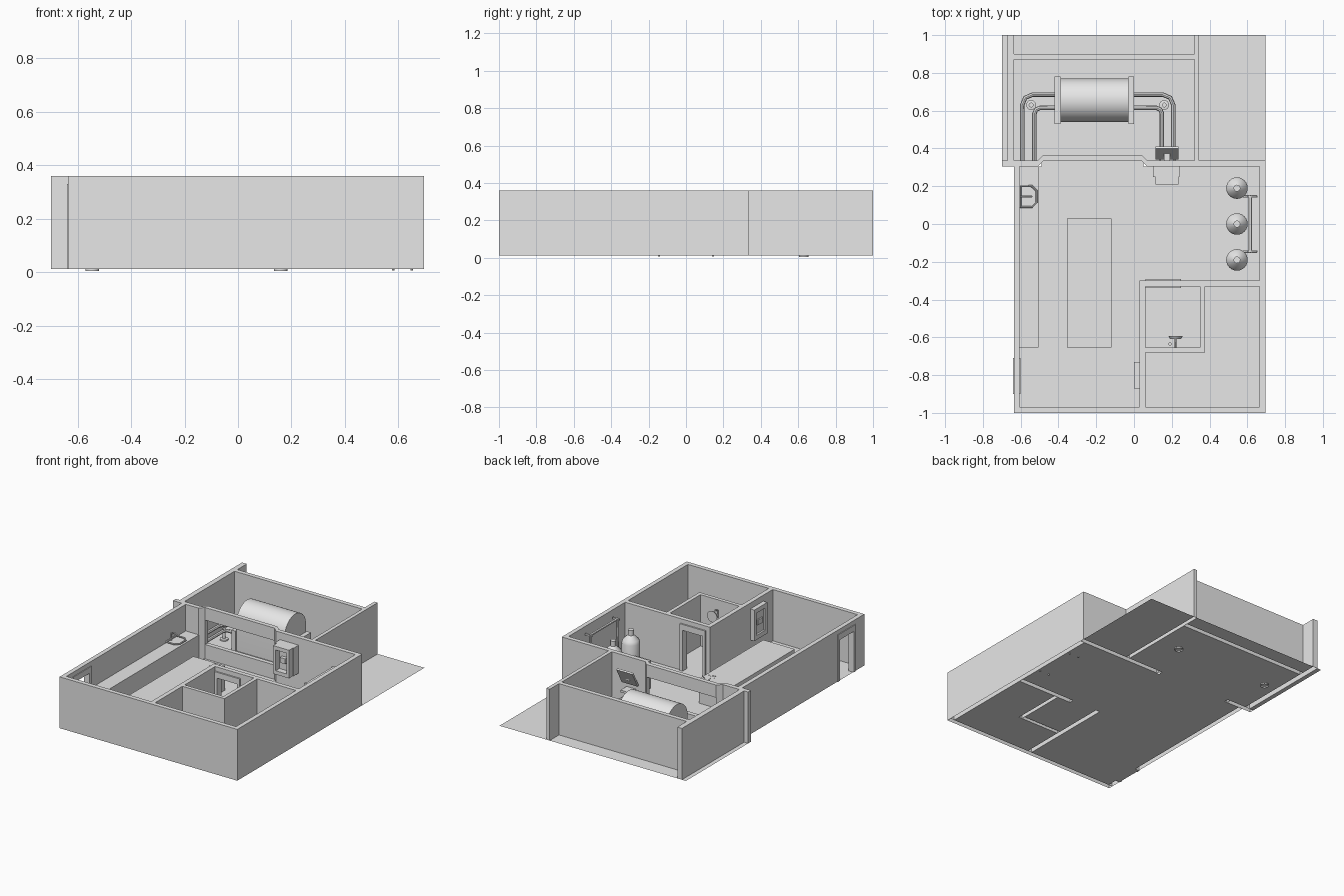
import bpy, bmesh, math, random
from mathutils import Matrix

if "Cube" in bpy.data.objects:
    bpy.data.objects.remove(bpy.data.objects["Cube"])

grey = bpy.data.materials.new("plain_grey")
grey.use_nodes = True
grey.diffuse_color = (0.8, 0.8, 0.8, 1)
grey.node_tree.nodes["Principled BSDF"].inputs["Base Color"].default_value = (0.8, 0.8, 0.8, 1)

F, H = 0.013, 0.36      # floor level, wall top
T = 0.03                # wall thickness
DOOR = 0.29             # door opening top


def finish(name, bm, smooth=False):
    bmesh.ops.recalc_face_normals(bm, faces=bm.faces)
    me = bpy.data.meshes.new(name)
    bm.to_mesh(me)
    bm.free()
    ob = bpy.data.objects.new(name, me)
    bpy.context.collection.objects.link(ob)
    me.materials.append(grey)
    if smooth:
        bpy.ops.object.select_all(action='DESELECT')
        ob.select_set(True)
        bpy.context.view_layer.objects.active = ob
        bpy.ops.object.shade_smooth_by_angle()
    return ob


def add_prism(bm, poly, z0, z1, closed=True):
    low = [bm.verts.new((x, y, z0)) for x, y in poly]
    top = [bm.verts.new((x, y, z1)) for x, y in poly]
    bm.faces.new(top)
    if closed:
        bm.faces.new(low[::-1])
    for i in range(len(poly)):
        j = (i + 1) % len(poly)
        bm.faces.new((low[i], low[j], top[j], top[i]))


def rect(x0, x1, y0, y1):
    return [(x0, y0), (x1, y0), (x1, y1), (x0, y1)]


def add_box(bm, x0, x1, y0, y1, z0, z1):
    add_prism(bm, rect(x0, x1, y0, y1), z0, z1)


def boxes(name, items):
    bm = bmesh.new()
    for b in items:
        add_box(bm, *b)
    return finish(name, bm)


def walls(name, rects):
    bm = bmesh.new()
    for r in rects:
        add_prism(bm, rect(*r), F, H, closed=False)
    return finish(name, bm)


def lathe(name, profile, x, y, steps=24):
    bm = bmesh.new()
    vs = [bm.verts.new((r, 0, z)) for r, z in profile]
    es = [bm.edges.new(p) for p in zip(vs, vs[1:])]
    bmesh.ops.spin(bm, geom=vs + es, cent=(0, 0, 0), axis=(0, 0, 1),
                   angle=math.tau, steps=steps)
    bmesh.ops.remove_doubles(bm, verts=bm.verts, dist=0.0005)
    bmesh.ops.translate(bm, verts=bm.verts, vec=(x, y, 0))
    return finish(name, bm, True)


def pipe(name, pts, radius, cyclic=False):
    cu = bpy.data.curves.new(name, 'CURVE')
    cu.dimensions = '3D'
    cu.bevel_depth = radius
    cu.bevel_resolution = 2
    cu.use_fill_caps = True
    sp = cu.splines.new('POLY')
    sp.points.add(len(pts) - 1)
    for p, co in zip(sp.points, pts):
        p.co = (*co, 1)
    sp.use_cyclic_u = cyclic
    ob = bpy.data.objects.new(name, cu)
    bpy.context.collection.objects.link(ob)
    cu.materials.append(grey)
    bpy.ops.object.select_all(action='DESELECT')
    ob.select_set(True)
    bpy.context.view_layer.objects.active = ob
    bpy.ops.object.convert(target='MESH')
    bpy.ops.object.shade_smooth_by_angle()


# Outer walls, with a gap for the side entrance
walls("outer_walls", [
    (-0.635, 0.695, -1, -0.97), (0.665, 0.695, -0.97, 0.305),
    (-0.635, -0.605, -0.97, -0.88), (-0.635, -0.605, -0.73, 0.305)])
boxes("entrance_lintel", [(-0.635, -0.605, -0.88, -0.73, DOOR, H)])
boxes("entrance_frame", [
    (-0.64, -0.6, -0.9, -0.88, F, 0.33), (-0.64, -0.6, -0.73, -0.71, F, 0.33),
    (-0.64, -0.6, -0.88, -0.73, DOOR, 0.33)])

# Inner partitions around the small washroom
walls("partition_walls", [
    (0.03, 0.06, -0.97, -0.3), (0.06, 0.08, -0.33, -0.3), (0.23, 0.665, -0.33, -0.3),
    (0.35, 0.375, -0.68, -0.33), (0.06, 0.35, -0.68, -0.655)])
boxes("washroom_lintel", [(0.08, 0.23, -0.33, -0.3, DOOR, H)])
boxes("washroom_frame", [
    (0.062, 0.08, -0.34, -0.29, F, 0.33), (0.23, 0.25, -0.34, -0.29, F, 0.33),
    (0.08, 0.23, -0.34, -0.29, DOOR, 0.33)])

# Dividing wall, stepped back in the middle around a wide window
bm = bmesh.new()
path = [(-0.7, 0.305), (-0.51, 0.305), (-0.48, 0.335), (0.04, 0.335), (0.07, 0.305), (0.695, 0.305)]
for i, (a, b) in enumerate(zip(path, path[1:])):
    quad = [a, b, (b[0], b[1] + T), (a[0], a[1] + T)]
    spans = [(F, 0.11), (0.275, H)] if i == 2 else [(F, H)]
    for z0, z1 in spans:
        add_prism(bm, quad, z0, z1, closed=z0 > F)
finish("dividing_wall", bm)

# Rear machine room
walls("rear_walls", [(-0.67, -0.635, 0.335, 1), (0.32, 0.345, 0.335, 1), (-0.635, 0.32, 0.87, 0.9)])

# Floors between the walls
bm = bmesh.new()
for r in [(-0.605, 0.03, -0.97, 0.305), (0.03, 0.665, -0.3, 0.305), (0.06, 0.35, -0.655, -0.33),
          (0.06, 0.665, -0.97, -0.68), (0.375, 0.665, -0.68, -0.33), (0.08, 0.23, -0.33, -0.3),
          (-0.635, -0.605, -0.88, -0.73), (-0.49, 0.05, 0.305, 0.335),
          (-0.635, 0.32, 0.335, 0.87), (-0.635, 0.32, 0.9, 1),
          (-0.7, -0.67, 0.335, 1), (0.345, 0.695, 0.335, 1)]:
    bm.faces.new([bm.verts.new((x, y, F)) for x, y in rect(*r)])
finish("floor", bm)

# Long side counter, table and crumbs
boxes("side_counter", [(-0.605, -0.505, -0.655, 0.305, F, 0.18)])
boxes("table", [(-0.355, -0.12, -0.655, 0.03, F, 0.18)])
random.seed(4)
crumbs = []
for i in range(12):
    x, y = random.uniform(-0.2, -0.13), random.uniform(-0.06, 0.02)
    crumbs.append((x, x + 0.004, y, y + 0.004, 0.18, 0.184))
boxes("table_crumbs", crumbs)

# Wash basin rim and tap on the counter
pipe("basin_rim", [(x, y, 0.19) for x, y in [
    (-0.6, 0.09), (-0.54, 0.09), (-0.515, 0.115), (-0.515, 0.175), (-0.54, 0.2), (-0.6, 0.2)]],
    0.006, True)
pipe("basin_tap", [(-0.6, 0.145, 0.18), (-0.6, 0.145, 0.225), (-0.58, 0.145, 0.235), (-0.54, 0.145, 0.22)], 0.005)

# Three large bottles
for i, y in enumerate((-0.19, 0, 0.19)):
    lathe(f"bottle_{i + 1}", [(0, F), (0.057, F), (0.057, 0.165), (0.05, 0.185), (0.018, 0.215),
                              (0.018, 0.25), (0, 0.25)], 0.545, y)

# Upright rail frame near the wall
for y in (-0.145, 0.145):
    pipe("rail_foot", [(0.58, y, 0.006), (0.58, y, 0.025), (0.65, y, 0.025), (0.65, y, 0.006)], 0.005)
pipe("rail_frame", [(0.615, -0.145, 0.025), (0.615, -0.145, 0.32), (0.615, 0.145, 0.32), (0.615, 0.145, 0.025)], 0.009)
boxes("rail_end_brackets", [(0.6, 0.65, s * 0.145 - 0.004, s * 0.145 + 0.004, 0.312, 0.324) for s in (-1, 1)])

# Framed control panel on the partition
boxes("control_panel", [
    (0, 0.03, -0.87, -0.73, 0.11, 0.14), (0, 0.03, -0.87, -0.73, 0.29, 0.32),
    (0, 0.03, -0.87, -0.845, 0.14, 0.29), (0, 0.03, -0.755, -0.73, 0.14, 0.29),
    (0.012, 0.03, -0.845, -0.755, 0.14, 0.29), (0.003, 0.02, -0.825, -0.775, 0.2, 0.235)])

# Wall console with a recessed screen
boxes("console", [
    (0.1, 0.24, 0.25, 0.305, 0.12, 0.31),
    (0.115, 0.235, 0.21, 0.25, 0.12, 0.145), (0.115, 0.235, 0.21, 0.25, 0.285, 0.31),
    (0.115, 0.135, 0.21, 0.25, 0.145, 0.285), (0.215, 0.235, 0.21, 0.25, 0.145, 0.285),
    (0.155, 0.195, 0.225, 0.25, 0.2, 0.235)])
bm = bmesh.new()
add_box(bm, -0.06, 0.06, -0.006, 0.006, -0.06, 0.06)
bmesh.ops.transform(bm, verts=bm.verts,
                    matrix=Matrix.Translation((0.175, 0.375, 0.24)) @ Matrix.Rotation(-0.5, 4, 'X'))
finish("rear_screen", bm)
boxes("rear_screen_arm", [(0.16, 0.19, 0.335, 0.375, 0.22, 0.25), (0.14, 0.21, 0.335, 0.4, 0.14, 0.155)])

# Machine drum with an arched profile, between two end cradles
def arch(name, x0, x1, cy, r, top):
    bm = bmesh.new()
    prof = [(cy + r * math.cos(a), top - r + r * math.sin(a))
            for a in [math.pi * i / 20 for i in range(21)]]
    prof += [(cy - r, F), (cy + r, F)]
    face = bm.faces.new([bm.verts.new((x0, y, z)) for y, z in prof])
    out = bmesh.ops.extrude_face_region(bm, geom=[face])
    bmesh.ops.translate(bm, vec=(x1 - x0, 0, 0),
                        verts=[v for v in out["geom"] if isinstance(v, bmesh.types.BMVert)])
    finish(name, bm, True)


arch("drum", -0.39, -0.03, 0.655, 0.115, 0.315)
for x in (-0.42, -0.03):
    boxes("drum_cradle", [(x, x + 0.03, 0.53, 0.78, F, 0.15)])

# Paired pipes from the drum to the dividing wall
for start, outer, inner, s in ((-0.4, -0.592, -0.527, -1), (-0.02, 0.208, 0.148, 1)):
    for x, y, c in ((outer, 0.685, 0.055), (inner, 0.615, 0.03)):
        pipe("drum_pipe", [(start, y, 0.09), (x - s * c, y, 0.09), (x - s * c * 0.3, y - c * 0.3, 0.09),
                           (x, y - c, 0.09), (x, 0.335, 0.09)], 0.012)
for x in (-0.545, 0.16):
    lathe("pipe_stand", [(0.026, 0.004), (0.026, 0.022), (0.01, 0.024), (0.01, 0.09)], x, 0.63, 16)

# Shower head on a bent pipe
pipe("shower_pipe", [(0.22, -0.652, 0.24), (0.22, -0.652, 0.29), (0.22, -0.625, 0.3), (0.22, -0.6, 0.28)], 0.005)
bm = bmesh.new()
bmesh.ops.create_cone(bm, cap_ends=True, segments=20, radius1=0.038, radius2=0.03, depth=0.015,
                      matrix=Matrix.Translation((0.22, -0.6, 0.27)) @ Matrix.Rotation(math.pi / 2, 4, 'X'))
finish("shower_head", bm, True)
lathe("shower_knob", [(0, 0.15), (0.009, 0.15), (0.009, 0.165), (0, 0.165)], 0.19, -0.635, 12)
